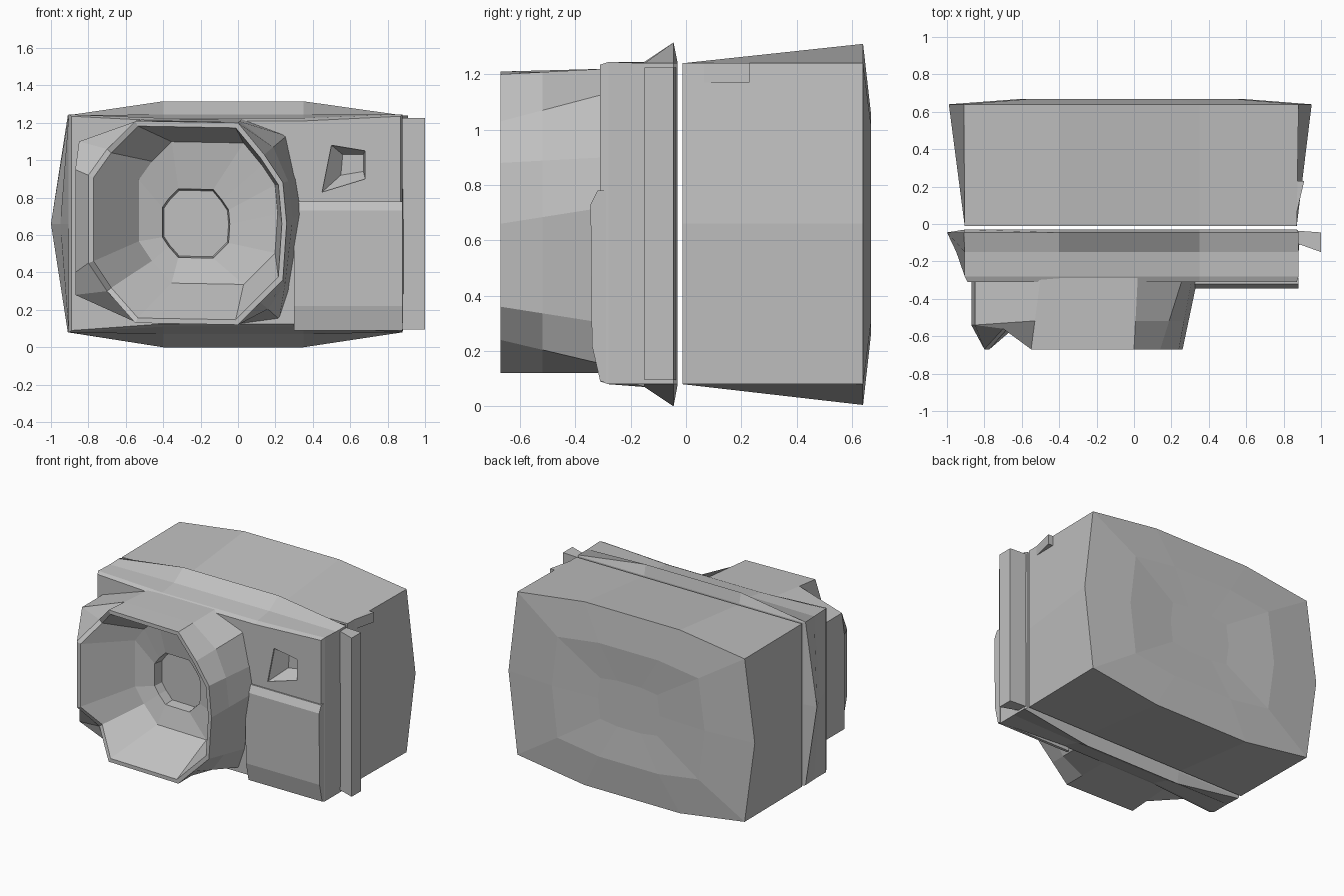
import bpy, bmesh
from mathutils import Vector

if "Cube" in bpy.data.objects:
    bpy.data.objects.remove(bpy.data.objects["Cube"], do_unlink=True)

grey = bpy.data.materials.new("plain_grey")
grey.use_nodes = True
grey.diffuse_color = (0.53, 0.53, 0.53, 1)
grey.node_tree.nodes["Principled BSDF"].inputs["Base Color"].default_value = (0.53, 0.53, 0.53, 1)


def finish(name, bm):
    bmesh.ops.recalc_face_normals(bm, faces=bm.faces)
    mesh = bpy.data.meshes.new(name)
    bm.to_mesh(mesh)
    bm.free()
    mesh.materials.append(grey)
    obj = bpy.data.objects.new(name, mesh)
    bpy.context.collection.objects.link(obj)
    return obj


def loft(name, rings):
    """Skin a stack of equal-length rings of (x, y, z) and cap both ends."""
    bm = bmesh.new()
    rows = [[bm.verts.new(p) for p in ring] for ring in rings]
    n = len(rows[0])
    for a, b in zip(rows, rows[1:]):
        for i in range(n):
            j = (i + 1) % n
            bm.faces.new((a[i], a[j], b[j], b[i]))
    for row in (rows[0], rows[-1]):
        centre = bm.verts.new(sum((v.co for v in row), Vector()) / n)
        for i in range(n):
            bm.faces.new((row[i], row[(i + 1) % n], centre))
    return finish(name, bm)


def flat(outline, y):
    return [(x, y, z) for x, z in outline]


def shrink(ring, s, y=None, cx=-0.25, cz=0.66):
    return [(cx + (p[0] - cx) * s, p[1] if y is None else y, cz + (p[2] - cz) * s) for p in ring]


def frame(left, right, bulge_left, bulge_right, low, high, bulge_low, bulge_high):
    """Ten-point outline whose sides can bow outward between the corners."""
    mid = 0.66
    return [(left, low), (-0.4, bulge_low), (0.35, bulge_low), (right, low), (bulge_right, mid),
            (right, high), (0.35, bulge_high), (-0.4, bulge_high), (left, high), (bulge_left, mid)]


# Rear body, flaring to a bowed back
body_front = flat(frame(-0.905, 0.87, -0.905, 0.87, 0.08, 1.24, 0.08, 1.24), -0.012)
body_back = flat(frame(-0.91, 0.88, -0.99, 0.95, 0.08, 1.24, 0.005, 1.31), 0.64)
loft("rear_body", [body_front, body_back,
                   shrink(body_back, 0.62, 0.668, 0), shrink(body_back, 0.25, 0.65, 0)])

# Front panel with a bowed rear lip
panel = loft("front_panel", [
    flat(frame(-0.89, 0.87, -0.89, 0.87, 0.09, 1.235, 0.125, 1.21), -0.31),
    flat(frame(-0.905, 0.88, -0.905, 0.88, 0.08, 1.245, 0.11, 1.225), -0.28),
    flat(frame(-0.905, 0.88, -0.95, 0.88, 0.08, 1.24, 0.07, 1.245), -0.15),
    flat(frame(-0.91, 0.88, -1.0, 0.89, 0.08, 1.24, 0.0, 1.315), -0.045),
    flat(frame(-0.905, 0.87, -0.905, 0.87, 0.08, 1.24, 0.08, 1.24), -0.03)])

# Grip on the lower front
grip_side = [(-0.29, 0.09), (-0.31, 0.09), (-0.34, 0.22), (-0.345, 0.73), (-0.32, 0.78), (-0.29, 0.78)]
loft("front_grip", [[(x, y, z) for y, z in grip_side] for x in (0.3, 0.88)])

# Side strip
strip_plan = [(0.86, -0.1), (1.0, -0.15), (1.0, -0.045), (0.86, -0.035)]
loft("side_strip", [[(x, y, z) for x, y in strip_plan] for z in (0.095, 1.225)])

# Strap lug wedge
lug_plan = [(0.85, 0.06), (0.87, 0.06), (0.91, 0.23), (0.85, 0.23)]
loft("strap_lug", [[(x, y, z) for x, y in lug_plan] for z in (1.17, 1.24)])

# Lens barrel: faceted outside, notched rim, off-centre bowl and central hole
base = flat([(0.34, 0.72), (0.31, 0.9), (0.26, 1.13), (0.02, 1.22), (-0.5, 1.22), (-0.85, 1.1),
             (-0.87, 0.95), (-0.87, 0.4), (-0.87, 0.28), (-0.52, 0.13), (0.0, 0.12),
             (0.22, 0.15), (0.27, 0.3)], -0.29)
rim = flat([(0.26, 0.66), (0.24, 0.88), (0.14, 1.03), (0.0, 1.2), (-0.55, 1.21), (-0.7, 1.06),
            (-0.8, 0.92), (-0.8, 0.45), (-0.7, 0.3), (-0.55, 0.13), (0.0, 0.12),
            (0.12, 0.24), (0.24, 0.36)], -0.67)
waist = [tuple(Vector(a).lerp(Vector(b), 0.6)) for a, b in zip(base, rim)]
notches = (5, 8)
for i in range(5, 9):
    waist[i] = (base[i][0], -0.54, base[i][2])
for i in notches:
    rim[i] = (rim[i][0], -0.56, rim[i][2])
hole = shrink(rim, 0.34, -0.36, -0.2)
loft("lens_barrel", [base, waist, rim, shrink(rim, 0.95),
                     shrink(rim, 0.7, -0.4, 0.1, 0.84), hole,
                     shrink(hole, 0.9, -0.2, -0.2), shrink(hole, 0.5, -0.19, -0.2)])


# Openings cut in the panel
def cut(target, cutter):
    cutter.hide_render = True
    cutter.hide_viewport = True
    cutter.display_type = 'WIRE'
    mod = target.modifiers.new(cutter.name, 'BOOLEAN')
    mod.object = cutter
    mod.solver = 'EXACT'


window = [(0.45, 0.83), (0.68, 0.9), (0.68, 1.05), (0.5, 1.08)]
window_back = [(0.55, 0.92), (0.67, 0.94), (0.67, 1.03), (0.56, 1.03)]
cut(panel, loft("window_cutter", [flat(window, -0.33), flat(window, -0.3), flat(window_back, -0.22)]))
cut(panel, loft("hole_cutter", [shrink(hole, 1.05, -0.35, -0.2), shrink(hole, 1.05, -0.15, -0.2)]))
